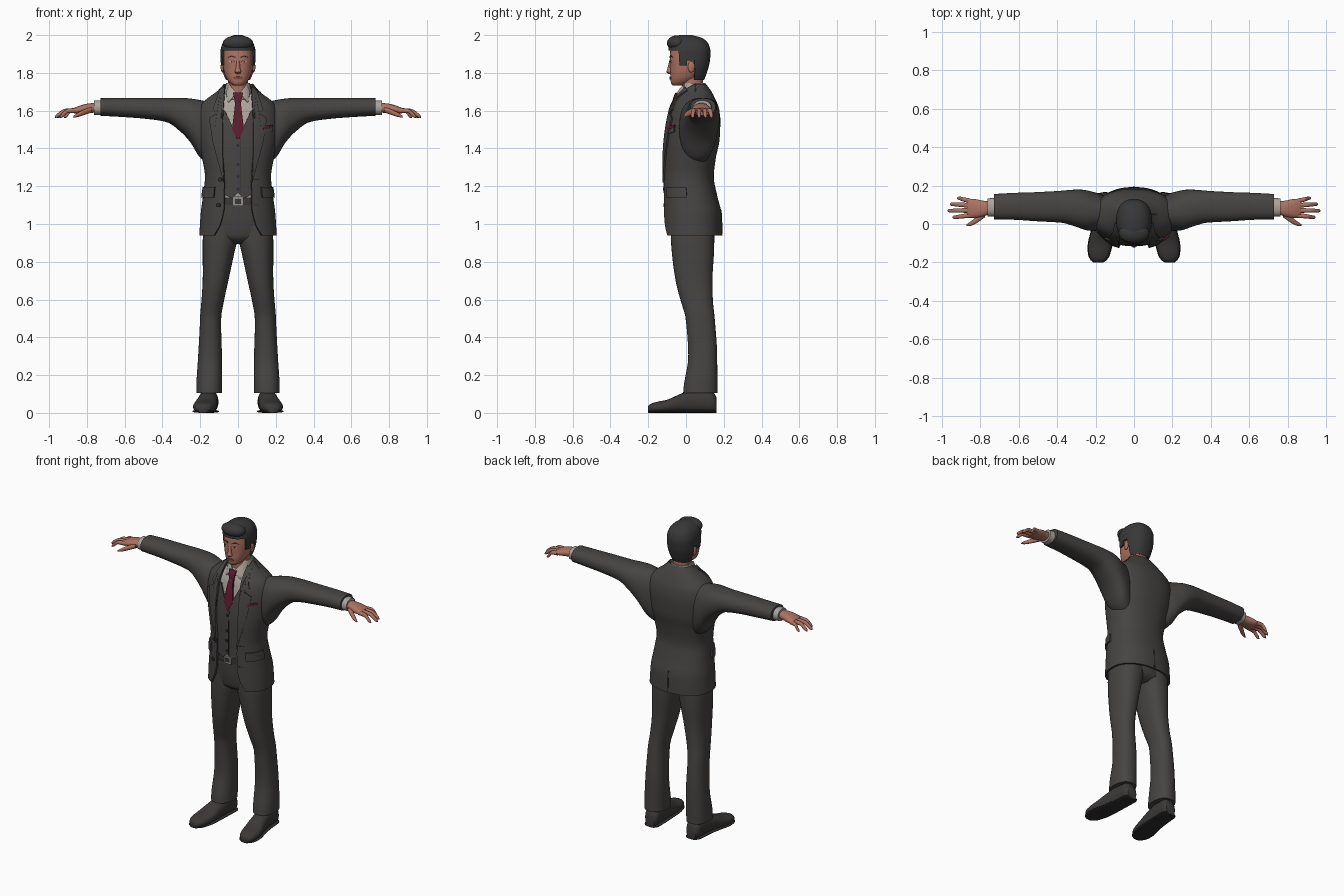
import bpy, bmesh
from math import sin, cos, asin, pi, radians
from mathutils import Matrix

if "Cube" in bpy.data.objects:
    bpy.data.objects.remove(bpy.data.objects["Cube"])

POWER = 2.3  # roundness of every cross-section


def material(name, *rgb):
    m = bpy.data.materials.new(name)
    m.use_nodes = True
    m.diffuse_color = (*rgb, 1)
    m.node_tree.nodes["Principled BSDF"].inputs["Base Color"].default_value = (*rgb, 1)
    return m


SUIT = material("charcoal cloth", .062, .058, .056)
SEAM = material("dark thread", .028, .026, .026)
SKIN = material("skin", .42, .17, .12)
SHIRT = material("off white cotton", .42, .37, .33)
TIE = material("burgundy silk", .11, .012, .026)
HAIR = material("black hair", .04, .039, .04)
SHOE = material("dark leather", .045, .041, .039)
METAL = material("steel", .3, .29, .28)
LIP = material("lip", .26, .085, .07)


def make(name, bm, mat, mirror=False, thick=0, side=0):
    """Turn a bmesh into a smooth object, thickened and mirrored if asked."""
    me = bpy.data.meshes.new(name)
    bm.to_mesh(me)
    bm.free()
    me.materials.append(mat)
    ob = bpy.data.objects.new("left_" + name if mirror else name, me)
    bpy.context.collection.objects.link(ob)
    for other in bpy.context.selected_objects:
        other.select_set(False)
    ob.select_set(True)
    bpy.context.view_layer.objects.active = ob
    if thick:
        mod = ob.modifiers.new("thickness", "SOLIDIFY")
        mod.thickness, mod.offset = thick, side
        bpy.ops.object.modifier_apply(modifier=mod.name)
    bpy.ops.object.shade_smooth_by_angle(angle=radians(45))
    if mirror:
        twin = ob.copy()
        twin.data = ob.data.copy()
        twin.name = "right_" + name
        twin.data.transform(Matrix.Scale(-1, 4, (1, 0, 0)))
        twin.data.flip_normals()
        bpy.context.collection.objects.link(twin)


def sample(rows, t):
    """Smooth, overshoot-free interpolation of table rows at t."""
    t = min(max(t, rows[0][0]), rows[-1][0])
    last = len(rows) - 1
    i = max(k for k in range(last) if rows[k][0] <= t)

    def secant(k, j):
        k = min(max(k, 0), last - 1)
        return (rows[k + 1][j] - rows[k][j]) / (rows[k + 1][0] - rows[k][0])

    def slope(k, j):
        a, b = secant(k - 1, j), secant(k, j)
        return 2 * a * b / (a + b) if a * b > 0 else 0

    h = rows[i + 1][0] - rows[i][0]
    u = (t - rows[i][0]) / h
    out = [t]
    for j in range(1, len(rows[0])):
        p, q = rows[i][j], rows[i + 1][j]
        out.append(p + (q - p) * u * u * (3 - 2 * u)
                   + h * u * (1 - u) * (slope(i, j) * (1 - u) - slope(i + 1, j) * u))
    return out


def bend(v):
    return (1 if v >= 0 else -1) * abs(v) ** (2 / POWER)


def angle_at(x, radius):
    return asin(min(1, abs(x) / radius) ** (POWER / 2)) * (1 if x >= 0 else -1)


def section(rows, t, angle, off=0):
    """Point of a cross-section; angle 0 is the low end of the second direction."""
    _, c, r, lo, hi = sample(rows, t)
    return (c + (r + off) * bend(sin(angle)),
            (lo + hi) / 2 - ((hi - lo) / 2 + off) * bend(cos(angle)))


def loft(name, rows, mat, axis="z", off=0, span=None, gap=None, thick=0,
         mirror=False, n=36, keep=None):
    """Rows are (position on axis, centre, radius, low, high)."""
    bm = bmesh.new()
    t0, t1 = span or (rows[0][0], rows[-1][0])
    steps = 4 * len(rows)
    rings = []
    for k in range(steps + 1):
        t = t0 + (t1 - t0) * k / steps
        start = angle_at(sample(gap, t)[1], sample(rows, t)[2] + off) if gap else 0
        ring = []
        for s in range(n + (1 if gap else 0)):
            a, b = section(rows, t, start + (2 * pi - 2 * start) * s / n, off)
            ring.append(bm.verts.new({"x": (t, a, b), "y": (a, t, b), "z": (a, b, t)}[axis]))
        rings.append(ring)
    for low, high in zip(rings, rings[1:]):
        for s in range(n):
            e = (s + 1) % len(low)
            bm.faces.new((low[s], low[e], high[e], high[s]))
    if not gap:
        bm.faces.new(rings[0])
        bm.faces.new(rings[-1])
    bmesh.ops.recalc_face_normals(bm, faces=bm.faces)
    if keep:
        drop = [f for f in bm.faces if not keep(f.calc_center_median())]
        bmesh.ops.delete(bm, geom=drop, context="FACES")
    make(name, bm, mat, mirror, thick)


def plate(name, rows, points, mat, off=0, thick=.006, mirror=False, polar=False, cuts=5):
    """Thin panel laid on a lofted surface; points are (x or angle, z)."""
    bm = bmesh.new()
    f = bm.faces.new([bm.verts.new((x, 0, z)) for x, z in points])
    f.normal_update()
    if f.normal.y > 0:
        f.normal_flip()
    bmesh.ops.triangulate(bm, faces=bm.faces[:], ngon_method="EAR_CLIP")
    bmesh.ops.subdivide_edges(bm, edges=bm.edges[:], cuts=cuts, use_grid_fill=True)
    for v in bm.verts:
        z = v.co.z
        ang = v.co.x if polar else angle_at(v.co.x, sample(rows, z)[2] + off)
        v.co = (*section(rows, z, ang, off), z)
    make(name, bm, mat, mirror, thick, 1)


def box(x0, x1, z0, z1):
    return [(x0, z0), (x1, z0), (x1, z1), (x0, z1)]


def disc(x, z, r, flat=1):
    return [(x + r * cos(k * pi / 5), z + r * flat * sin(k * pi / 5)) for k in range(10)]


def ball(name, centre, size, mat, mirror=False):
    bm = bmesh.new()
    bmesh.ops.create_uvsphere(bm, u_segments=24, v_segments=14, radius=1)
    bm.transform(Matrix.Translation(centre) @ Matrix.Diagonal((*size, 1)))
    make(name, bm, mat, mirror)


# Jacket body, open at the front
TORSO = [(.94, 0, .205, -.125, .192), (1.05, 0, .198, -.125, .188), (1.15, 0, .185, -.125, .165),
         (1.25, 0, .175, -.125, .147), (1.35, 0, .19, -.125, .158), (1.45, 0, .21, -.118, .178),
         (1.55, 0, .218, -.102, .182), (1.62, 0, .205, -.085, .172), (1.66, 0, .165, -.065, .155),
         (1.70, 0, .11, -.035, .135), (1.738, 0, .078, -.008, .106)]
OPENING = [(.94, .125), (1, .092), (1.1, .072), (1.22, .071), (1.45, .084), (1.6, .08), (1.738, .074)]
loft("jacket_body", TORSO, SUIT, off=-.006, gap=OPENING, thick=.012, n=64)
plate("jacket_lapel", TORSO, [(.068, 1.722), (.095, 1.705), (.132, 1.605), (.112, 1.585), (.15, 1.56),
      (.13, 1.43), (.074, 1.22), (.08, 1.4), (.078, 1.58)], SUIT, mirror=True, thick=.008)
plate("jacket_collar", TORSO, box(1.3, 2 * pi - 1.3, 1.69, 1.738), SUIT, cuts=14)
plate("pocket_flap", TORSO, box(.68, 1.5, 1.14, 1.195), SUIT, thick=.009, mirror=True, polar=True) 
plate("jacket_vent", TORSO, box(pi - .012, pi + .012, .945, 1.08), SEAM, thick=.002, polar=True)
plate("breast_pocket", TORSO, [(.125, 1.475), (.178, 1.487), (.178, 1.51), (.125, 1.498)], SUIT)
plate("pocket_square", TORSO, [(.13, 1.5), (.178, 1.51), (.18, 1.525), (.132, 1.518)], TIE, thick=.009)
for i, z in enumerate((1.235, 1.1)):
    plate(f"jacket_button_{i}", TORSO, disc(-.093 - .01 * i, z, .011), SEAM, thick=.008, cuts=2)
    plate(f"buttonhole_{i}", TORSO, box(.085, .11, z - .002, z + .002), SEAM, thick=.002, cuts=2)

# Sleeves, cuffs
loft("sleeve", [(.12, .06, .07, 1.3, 1.64), (.2, .064, .1, 1.35, 1.656), (.25, .072, .104, 1.43, 1.664),
     (.3, .082, .097, 1.485, 1.668), (.38, .09, .083, 1.54, 1.668), (.5, .09, .076, 1.558, 1.668),
     (.62, .092, .07, 1.567, 1.668), (.728, .09, .066, 1.573, 1.666)], SUIT, "x", mirror=True)
loft("shirt_cuff", [(.7, .088, .05, 1.575, 1.656), (.762, .086, .047, 1.577, 1.654)], SHIRT, "x", mirror=True)

# Shirt, waistcoat, tie
COLLAR = [(1.66, 0, .078, -.055, .12), (1.7, 0, .068, -.036, .108), (1.745, 0, .06, -.014, .1)]
loft("shirt_body", TORSO, SHIRT, off=-.022, span=(1.11, 1.69))
loft("shirt_collar", COLLAR, SHIRT, gap=[(1.66, .001), (1.745, .045)], thick=.006)
plate("collar_wing", COLLAR, [(.008, 1.69), (.043, 1.738), (.06, 1.7), (.05, 1.64)], SHIRT, .002, mirror=True)
plate("waistcoat", TORSO, [(0, 1.45), (.068, 1.6), (.1, 1.6), (.11, 1.17), (.09, 1.165), (.03, 1.135), (0, 1.165),
      (-.03, 1.135), (-.09, 1.165), (-.11, 1.17), (-.1, 1.6), (-.068, 1.6)], SUIT, -.018, .009)
plate("waistcoat_seam", TORSO, box(.011, .014, 1.165, 1.46), SEAM, -.009, .002)
for i, z in enumerate((1.415, 1.315, 1.25, 1.185)):
    plate(f"waistcoat_button_{i}", TORSO, disc(0, z, .009), SEAM, -.009, .006, cuts=2)
plate("tie_blade", TORSO, [(-.013, 1.65), (.013, 1.65), (.031, 1.5), (0, 1.44), (-.031, 1.5)], TIE, -.02, .014)
plate("tie_knot", COLLAR, [(-.025, 1.69), (.025, 1.69), (.014, 1.637), (-.014, 1.637)], TIE, .002, .014)

# Trousers, belt
HIPS = [(.895, 0, .12, -.03, .1), (.93, 0, .175, -.075, .145), (1.03, 0, .178, -.092, .15),
        (1.15, 0, .158, -.1, .13)]
loft("trouser_seat", HIPS, SUIT)
loft("trouser_leg", [(.105, .152, .068, -.015, .166), (.14, .152, .068, -.012, .166), (.3, .148, .063, .012, .165),
     (.5, .145, .056, -.002, .152), (.6, .133, .06, -.03, .142), (.7, .119, .068, -.055, .14),
     (.85, .103, .084, -.075, .148), (.93, .094, .092, -.08, .15), (1.02, .09, .088, -.08, .148)], SUIT, mirror=True)
loft("belt", HIPS, SHOE, off=.006, span=(1.1, 1.14))
plate("belt_buckle", HIPS, box(-.026, .026, 1.095, 1.145), METAL, .006, .006)
plate("buckle_middle", HIPS, box(-.016, .016, 1.107, 1.133), SHOE, .012, .002)

# Shoes
FOOT = [(-.2, .185, .022, .004, .035), (-.19, .184, .036, .002, .046), (-.16, .182, .053, 0, .057),
        (-.1, .175, .061, 0, .07), (-.02, .163, .054, 0, .104), (.05, .156, .05, 0, .122),
        (.14, .151, .047, 0, .115), (.162, .15, .032, 0, .08)]
loft("shoe", FOOT, SHOE, "y", mirror=True)
loft("shoe_sole", [(t, c, r + .004, 0, .016) for t, c, r, _, _ in FOOT], SEAM, "y", mirror=True)

# Hands
loft("palm", [(.74, .086, .03, 1.592, 1.642), (.79, .08, .042, 1.587, 1.638), (.84, .081, .05, 1.584, 1.626),
     (.868, .084, .047, 1.586, 1.614)], SKIN, "x", mirror=True)
for finger, y0, y1, tip in (("index", .045, .035, .945), ("middle", .071, .069, .97),
                            ("ring", .097, .103, .957), ("little", .12, .134, .92)):
    mid = (tip + .85) / 2
    loft(finger + "_finger", [(.85, y0, .013, 1.588, 1.614), (mid, (y0 + y1) / 2, .0115, 1.588, 1.611),
         (tip - .008, y1, .009, 1.562, 1.58), (tip, y1, .003, 1.562, 1.568)], SKIN, "x", mirror=True, n=14)
loft("thumb", [(.775, .055, .02, 1.59, 1.62), (.81, .028, .018, 1.578, 1.608), (.85, .002, .012, 1.566, 1.588),
     (.872, -.006, .004, 1.562, 1.572)], SKIN, "x", mirror=True, n=14)

# Neck, head
HEAD = [(1.732, 0, .022, -.068, -.02), (1.745, 0, .042, -.079, .02), (1.78, 0, .065, -.083, .07),
        (1.82, 0, .077, -.084, .1), (1.87, 0, .082, -.086, .112), (1.92, 0, .08, -.083, .11),
        (1.96, 0, .06, -.06, .09), (1.98, 0, .02, -.02, .04)]
loft("neck", [(1.62, 0, .055, -.02, .1), (1.7, 0, .052, -.02, .09), (1.8, 0, .054, -.03, .09)], SKIN)
loft("head", HEAD, SKIN)
loft("nose", [(1.795, 0, .008, -.092, -.07), (1.804, 0, .018, -.104, -.07), (1.822, 0, .012, -.099, -.07),
     (1.872, 0, .008, -.086, -.07)], SKIN, n=16)
ball("ear", (.083, .028, 1.832), (.009, .018, .03), SKIN, True)
plate("eye", HEAD, disc(.033, 1.86, .014, .4), SHIRT, thick=.002, mirror=True, cuts=2)
plate("iris", HEAD, disc(.033, 1.86, .005), HAIR, .002, .0015, mirror=True, cuts=1)
plate("eyebrow", HEAD, [(.014, 1.879), (.035, 1.886), (.056, 1.881), (.035, 1.892), (.014, 1.887)],
      HAIR, thick=.003, mirror=True, cuts=2)
plate("lips", HEAD, disc(0, 1.772, .026, .32), LIP, thick=.005, cuts=2)


# Hair with a lower edge that drops behind the temples
def hairline(p):
    if p.y < -.035:
        return p.z > 1.918
    return p.z > (1.84 if p.y < .005 else 1.865 if p.y < .045 else 1.76)


loft("hair", [(1.755, 0, .062, -.05, .092), (1.8, 0, .082, -.08, .11), (1.86, 0, .092, -.088, .126),
     (1.91, 0, .093, -.093, .13), (1.95, 0, .084, -.09, .12), (1.98, 0, .06, -.07, .09),
     (1.995, 0, .025, -.04, .035)], HAIR, thick=.01, off=-.005, n=64, keep=hairline)
ball("hair_front_sweep", (0, -.046, 1.957), (.08, .055, .042), HAIR)
